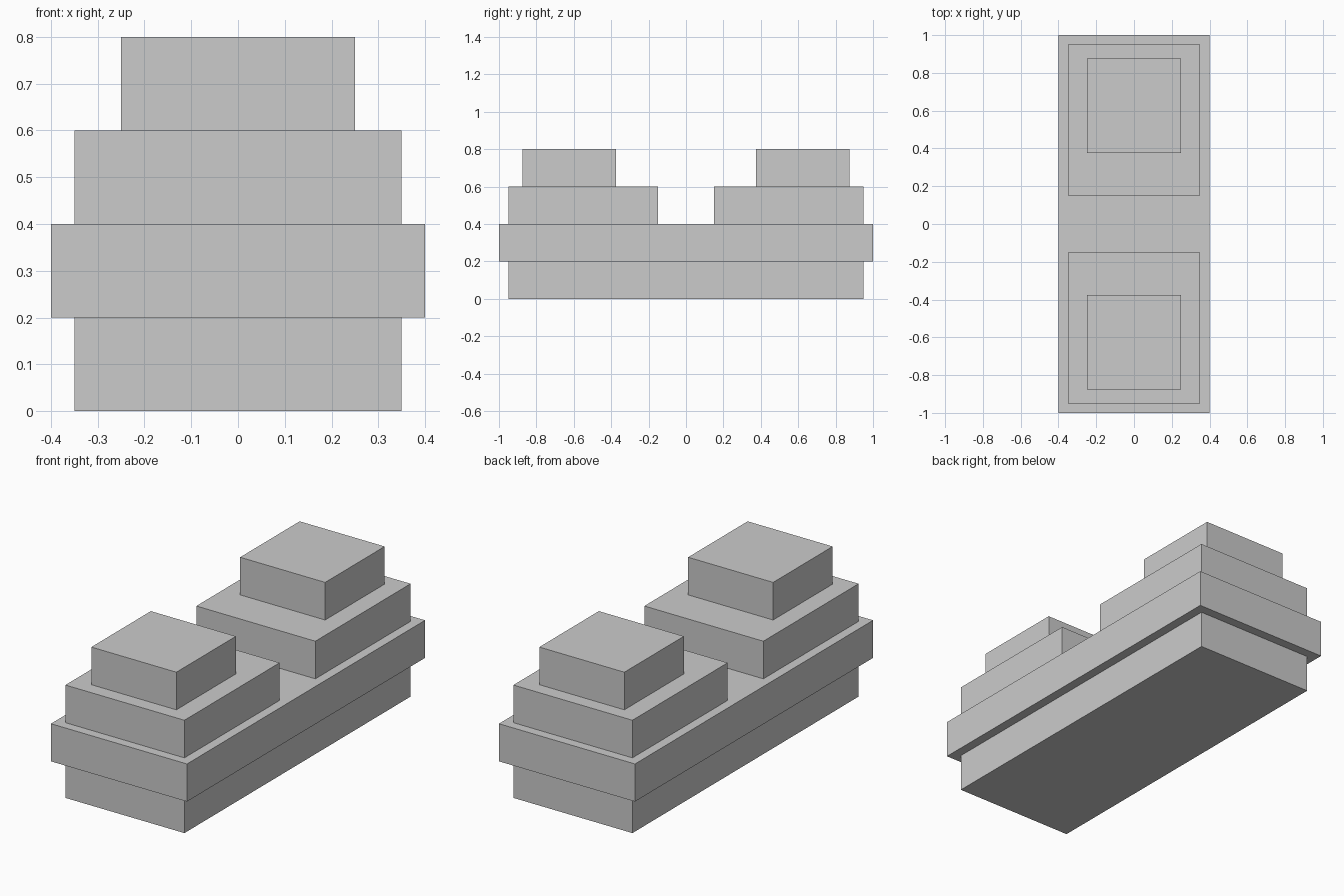
import bpy

if "Cube" in bpy.data.objects:
    bpy.data.objects.remove(bpy.data.objects["Cube"])


def box(name, size_x, size_y, y, level):
    """Flat-sided block, 0.2 tall, sitting on the given tier."""
    height = 0.2
    bpy.ops.mesh.primitive_cube_add(size=1, location=(0, y, (level + 0.5) * height))
    obj = bpy.context.object
    obj.name = name
    obj.scale = (size_x, size_y, height)
    bpy.ops.object.transform_apply(location=False, rotation=False, scale=True)
    return obj


# Recessed plinth and the wider slab above it
box("plinth", 0.7, 1.9, 0, 0)
box("slab", 0.8, 2.0, 0, 1)

# Stepped block at each end, with a gap between them
for side, sign in (("front", -1), ("back", 1)):
    box(side + "_lower_step", 0.7, 0.8, sign * 0.55, 2)
    box(side + "_upper_step", 0.5, 0.5, sign * 0.625, 3)
